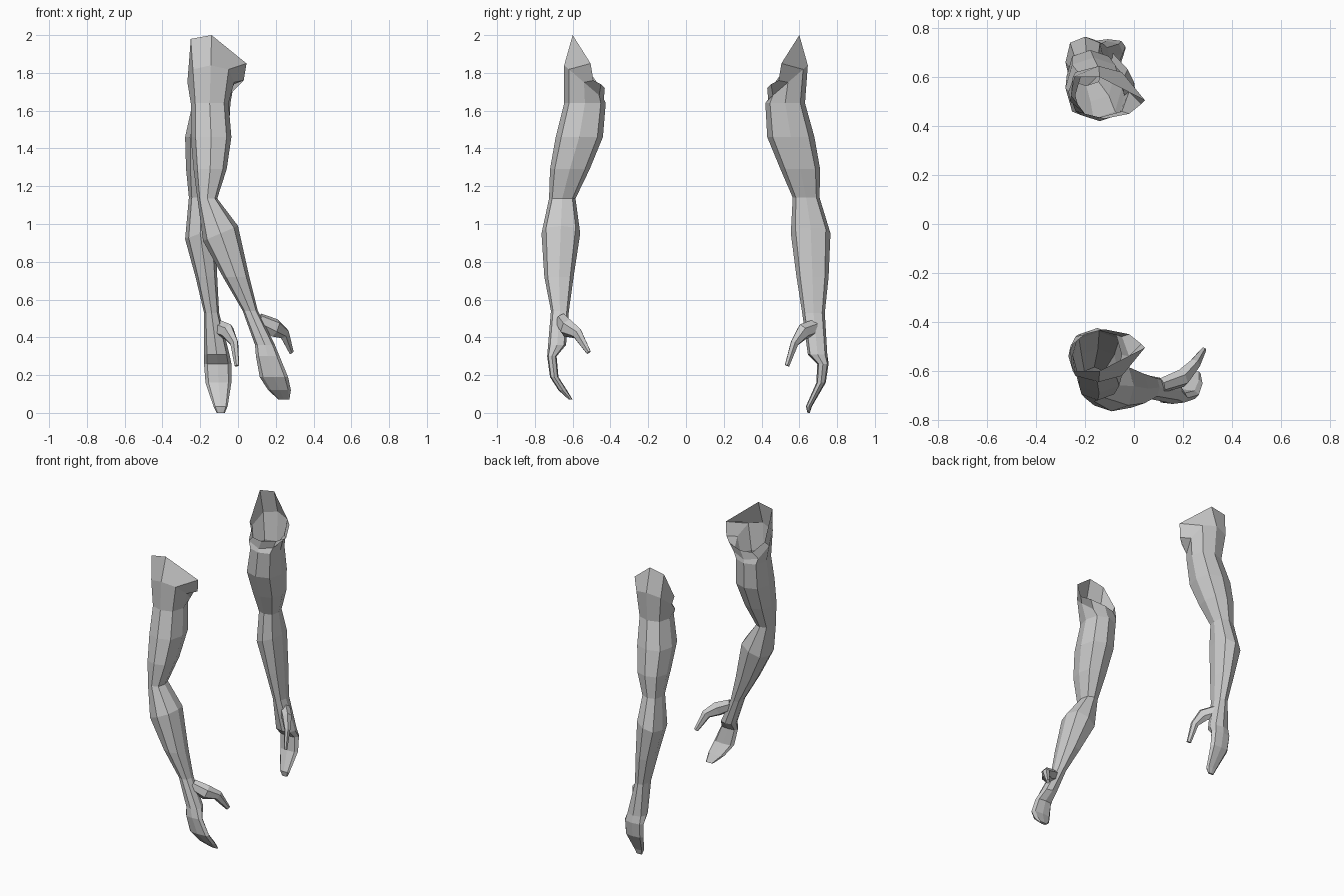
import bpy, math
from mathutils import Vector

if "Cube" in bpy.data.objects:
    bpy.data.objects.remove(bpy.data.objects["Cube"])

grey = bpy.data.materials.new("light grey")
grey.diffuse_color = (0.6, 0.6, 0.6, 1)
grey.use_nodes = True
grey.node_tree.nodes["Principled BSDF"].inputs["Base Color"].default_value = grey.diffuse_color


def loft(name, rings, side, cap_start=False):
    """Skin a list of rings; side -1 mirrors the part across y."""
    n = len(rings[0])
    verts = [(p[0], p[1] * side, p[2]) for ring in rings for p in ring]
    faces = []
    for r in range(len(rings) - 1):
        for i in range(n):
            j = (i + 1) % n
            faces.append((r * n + j, r * n + i, (r + 1) * n + i, (r + 1) * n + j))
    last = (len(rings) - 1) * n
    faces.append(tuple(last + i for i in reversed(range(n))))
    if cap_start:
        faces.append(tuple(range(n)))
    if side < 0:
        faces = [f[::-1] for f in faces]
    mesh = bpy.data.meshes.new(name)
    mesh.from_pydata(verts, [], faces)
    mesh.materials.append(grey)
    obj = bpy.data.objects.new(name, mesh)
    bpy.context.collection.objects.link(obj)
    return obj


def section(z, x0, x1, y0, y1, tilt_x=0, tilt_y=0):
    """Boxy eight-sided slice filling a rectangle, optionally tilted."""
    ring = []
    for k in range(8):
        a = k * math.pi / 4
        f = 1.0 if k % 2 == 0 else 1.08
        c, s = math.cos(a) * f, math.sin(a) * f
        ring.append(((x0 + x1) / 2 + c * (x1 - x0) / 2,
                     (y0 + y1) / 2 + s * (y1 - y0) / 2,
                     z + tilt_x * c + tilt_y * s))
    return ring


def tube(path):
    """Six-sided slices across a path of (x, y, z, radius)."""
    pts = [Vector(p[:3]) for p in path]
    rings = []
    for i, p in enumerate(pts):
        d = (pts[min(i + 1, len(pts) - 1)] - pts[max(i - 1, 0)]).normalized()
        u = d.cross(Vector((1, -1, 0))).normalized()
        v = d.cross(u)
        r = path[i][3]
        rings.append([p + u * r * math.cos(k * math.pi / 3)
                      + v * r * 0.75 * math.sin(k * math.pi / 3) for k in range(6)])
    return rings


# Open slanted shoulder rim, shared by both arms
rim = [(.03, -.49, 1.76), (-.02, -.45, 1.74), (-.12, -.43, 1.72), (-.2, -.45, 1.72),
       (-.26, -.5, 1.79), (-.25, -.6, 1.98), (-.14, -.6, 2.0), (.045, -.505, 1.85)]
shoulder = [rim, section(1.75, -.268, -.02, -.645, -.435, 0, -.09)]

# Bent arm: upper arm, elbow, forearm, palm, fingers
bent = [(1.64, -.25, -.05, -.645, -.425), (1.46, -.25, -.035, -.69, -.44),
        (1.29, -.235, -.06, -.72, -.51), (1.135, -.215, -.11, -.725, -.585),
        (.95, -.185, 0, -.765, -.56, .04), (.72, -.08, .06, -.75, -.595),
        (.54, .025, .105, -.715, -.62), (.36, .09, .195, -.73, -.635),
        (.30, .095, .22, -.735, -.685), (.19, .115, .265, -.72, -.675),
        (.12, .16, .28, -.675, -.63), (.07, .215, .272, -.62, -.6)]

# Straighter arm, written on the same side and mirrored
straight = [(1.64, -.24, -.04, -.63, -.42), (1.46, -.28, -.05, -.68, -.43),
            (1.29, -.275, -.08, -.71, -.50), (1.14, -.26, -.13, -.707, -.565),
            (.95, -.28, -.12, -.765, -.555, .03), (.72, -.225, -.11, -.755, -.585),
            (.53, -.18, -.10, -.735, -.615), (.31, -.18, -.045, -.748, -.645),
            (.26, -.18, -.035, -.755, -.695), (.16, -.172, -.035, -.74, -.69),
            (.035, -.13, -.055, -.667, -.635), (0, -.113, -.07, -.655, -.643)]

# Thumbs
bent_thumb = [(.11, -.66, .49, .04), (.195, -.63, .45, .05),
              (.245, -.575, .42, .033), (.283, -.515, .32, .015)]
straight_thumb = [(-.11, -.68, .45, .045), (-.055, -.62, .43, .045),
                  (-.02, -.575, .37, .026), (-.006, -.535, .25, .015)]

loft("bent_arm", shoulder + [section(*s) for s in bent], 1)
loft("straight_arm", shoulder + [section(*s) for s in straight], -1)
loft("bent_arm_thumb", tube(bent_thumb), 1, True)
loft("straight_arm_thumb", tube(straight_thumb), -1, True)
